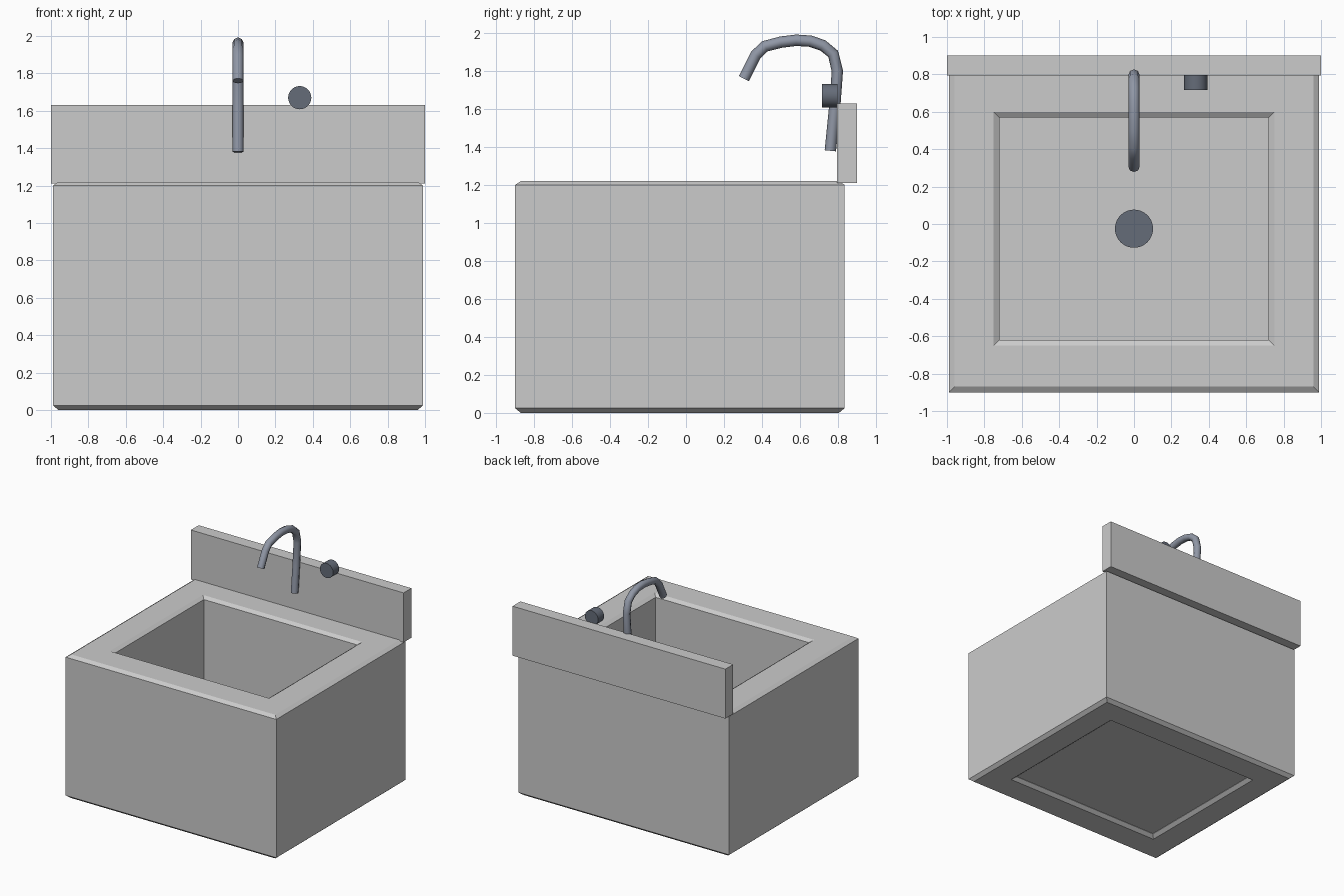
import bpy, bmesh, math

if "Cube" in bpy.data.objects:
    bpy.data.objects.remove(bpy.data.objects["Cube"])


def paint(ob, name, rgb):
    mat = bpy.data.materials.get(name) or bpy.data.materials.new(name)
    mat.diffuse_color = (*rgb, 1)
    mat.use_nodes = True
    mat.node_tree.nodes["Principled BSDF"].inputs["Base Color"].default_value = mat.diffuse_color
    ob.data.materials.append(mat)


def box(name, x0, x1, y0, y1, z0, z1):
    bpy.ops.mesh.primitive_cube_add(size=1, location=((x0 + x1) / 2, (y0 + y1) / 2, (z0 + z1) / 2))
    ob = bpy.context.object
    ob.name = name
    ob.scale = (x1 - x0, y1 - y0, z1 - z0)
    bpy.ops.object.transform_apply(location=False, rotation=False, scale=True)
    return ob


def disc(name, radius, depth, loc, rot=(0, 0, 0)):
    bpy.ops.mesh.primitive_cylinder_add(vertices=32, radius=radius, depth=depth, location=loc, rotation=rot)
    ob = bpy.context.object
    ob.name = name
    bpy.ops.object.shade_smooth_by_angle(angle=math.radians(35))
    paint(ob, "dark_metal", (0.13, 0.15, 0.19))
    return ob


# Basin walls: rectangular loops joined around a chamfered wall section
# each loop: half width, front y, back y, height
loops = [
    (0.99, -0.90, 0.835, 0.025), (0.99, -0.90, 0.835, 1.20),
    (0.96, -0.87, 0.805, 1.22), (0.75, -0.65, 0.60, 1.22),
    (0.72, -0.62, 0.57, 1.20), (0.72, -0.62, 0.57, 0.025),
    (0.75, -0.65, 0.60, 0.0), (0.96, -0.87, 0.805, 0.0),
]
bm = bmesh.new()
rings = [[bm.verts.new(p) for p in ((-w, f, z), (w, f, z), (w, b, z), (-w, b, z))]
         for w, f, b, z in loops]
for i, low in enumerate(rings):
    high = rings[(i + 1) % len(rings)]
    for j in range(4):
        k = (j + 1) % 4
        bm.faces.new((low[j], low[k], high[k], high[j]))
bmesh.ops.recalc_face_normals(bm, faces=bm.faces)
mesh = bpy.data.meshes.new("basin_walls")
bm.to_mesh(mesh)
bm.free()
bpy.context.collection.objects.link(bpy.data.objects.new("basin_walls", mesh))

# Basin floor, splash panel
box("basin_floor", -0.73, 0.73, -0.63, 0.58, 0.028, 0.06)
box("splash_panel", -1.0, 1.0, 0.795, 0.90, 1.21, 1.63)

# Drain and tap knob
disc("drain", 0.102, 0.02, (0, -0.025, 0.06))
disc("tap_knob", 0.062, 0.08, (0.33, 0.757, 1.67), (math.pi / 2, 0, 0))

# Faucet: bent tube swept along a side profile
path = [(0.76, 1.38), (0.782, 1.60), (0.797, 1.80), (0.775, 1.89), (0.72, 1.935),
        (0.655, 1.957), (0.58, 1.962), (0.50, 1.952), (0.415, 1.93), (0.368, 1.885), (0.305, 1.76)]
curve = bpy.data.curves.new("faucet", 'CURVE')
curve.dimensions = '3D'
curve.bevel_depth = 0.03
curve.bevel_resolution = 2
curve.use_fill_caps = True
spline = curve.splines.new('POLY')
spline.points.add(len(path) - 1)
for pt, (y, z) in zip(spline.points, path):
    pt.co = (0, y, z, 1)
faucet = bpy.data.objects.new("faucet", curve)
bpy.context.collection.objects.link(faucet)
bpy.ops.object.select_all(action='DESELECT')
faucet.select_set(True)
bpy.context.view_layer.objects.active = faucet
bpy.ops.object.convert(target='MESH')
bpy.ops.object.shade_smooth_by_angle(angle=math.radians(50))
paint(bpy.context.object, "tap_metal", (0.28, 0.31, 0.38))
